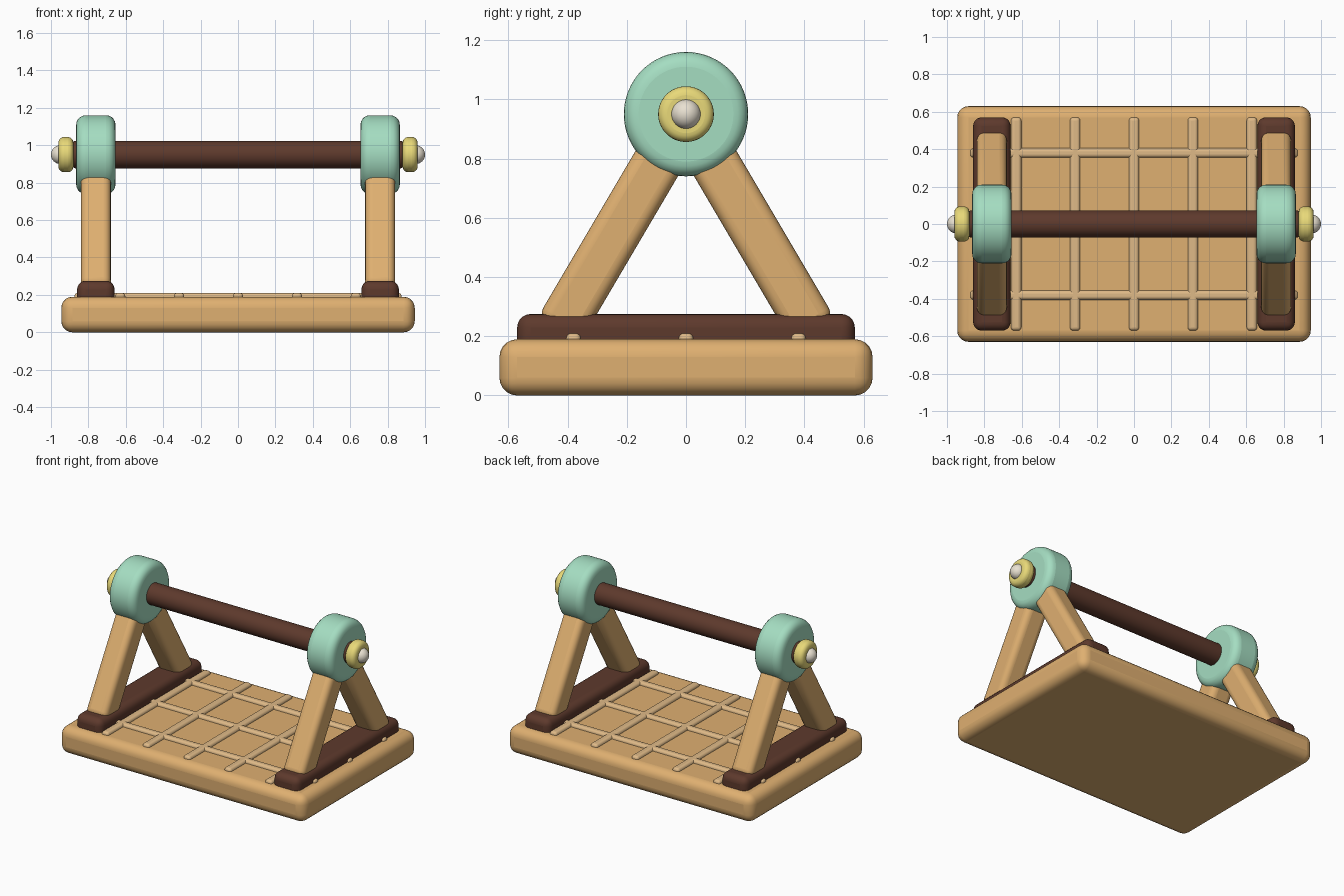
import bpy, math
from mathutils import Vector

if "Cube" in bpy.data.objects:
    bpy.data.objects.remove(bpy.data.objects["Cube"])


def material(name, rgb):
    m = bpy.data.materials.new(name)
    m.diffuse_color = [(c / 255) ** 2.2 for c in rgb] + [1]
    m.use_nodes = True
    m.node_tree.nodes["Principled BSDF"].inputs["Base Color"].default_value = m.diffuse_color
    return m


WOOD = material("wood", (222, 174, 112))
SLAT = material("pale_wood", (222, 184, 134))
DARK = material("dark_wood", (94, 60, 48))
MINT = material("mint", (163, 220, 192))
YELLOW = material("yellow", (232, 216, 120))
CREAM = material("cream", (232, 224, 208))


def finish(name, mat, bevel=0, segments=5):
    ob = bpy.context.object
    ob.name = ob.data.name = name
    ob.data.materials.append(mat)
    bpy.ops.object.transform_apply(location=False, rotation=False, scale=True)
    if bevel:
        b = ob.modifiers.new("rounding", 'BEVEL')
        b.width, b.segments = bevel, segments
        b.limit_method, b.angle_limit = 'ANGLE', math.radians(40)
    bpy.ops.object.shade_smooth_by_angle(angle=math.radians(35))
    return ob


def box(name, loc, size, mat, bevel, rot=(0, 0, 0)):
    bpy.ops.mesh.primitive_cube_add(size=1, location=loc, rotation=rot)
    bpy.context.object.scale = size
    return finish(name, mat, bevel)


def x_cylinder(name, x, radius, length, mat, bevel):
    bpy.ops.mesh.primitive_cylinder_add(vertices=64, radius=radius, depth=length,
                                        location=(x, 0, AXLE_Z),
                                        rotation=(0, math.pi / 2, 0))
    return finish(name, mat, bevel)


AXLE_Z = 0.95

# Base board
box("base", (0, 0, 0.095), (1.89, 1.26, 0.19), WOOD, 0.06)

# Raised lattice on the board
for i in range(5):
    box("long_slat", (-0.63 + 0.315 * i, 0, 0.185), (0.055, 1.14, 0.05), SLAT, 0.018)
for y in (-0.38, 0, 0.38):
    box("cross_slat", (0, y, 0.185), (1.75, 0.05, 0.05), SLAT, 0.018)

# Crossbar
x_cylinder("crossbar", 0, 0.073, 1.76, DARK, 0.008)

# End frames
for s, side in ((-1, "left"), (1, "right")):
    x = s * 0.76
    box(side + "_foot_rail", (x, 0, 0.205), (0.2, 1.14, 0.14), DARK, 0.045)
    for t, end in ((-1, "front"), (1, "back")):
        low, high = Vector((x, t * 0.43, 0.22)), Vector((x, t * 0.03, 0.9))
        d = high - low
        box(f"{side}_{end}_leg", (low + high) / 2, (0.16, 0.167, d.length), WOOD, 0.04,
            (math.atan2(-d.y, d.z), 0, 0))
    x_cylinder(side + "_hub", x, 0.21, 0.21, MINT, 0.05)
    x_cylinder(side + "_washer", s * 0.92, 0.094, 0.08, YELLOW, 0.03)
    bpy.ops.mesh.primitive_uv_sphere_add(segments=32, ring_count=16, radius=0.05,
                                         location=(s * 0.95, 0, AXLE_Z))
    finish(side + "_cap", CREAM)
